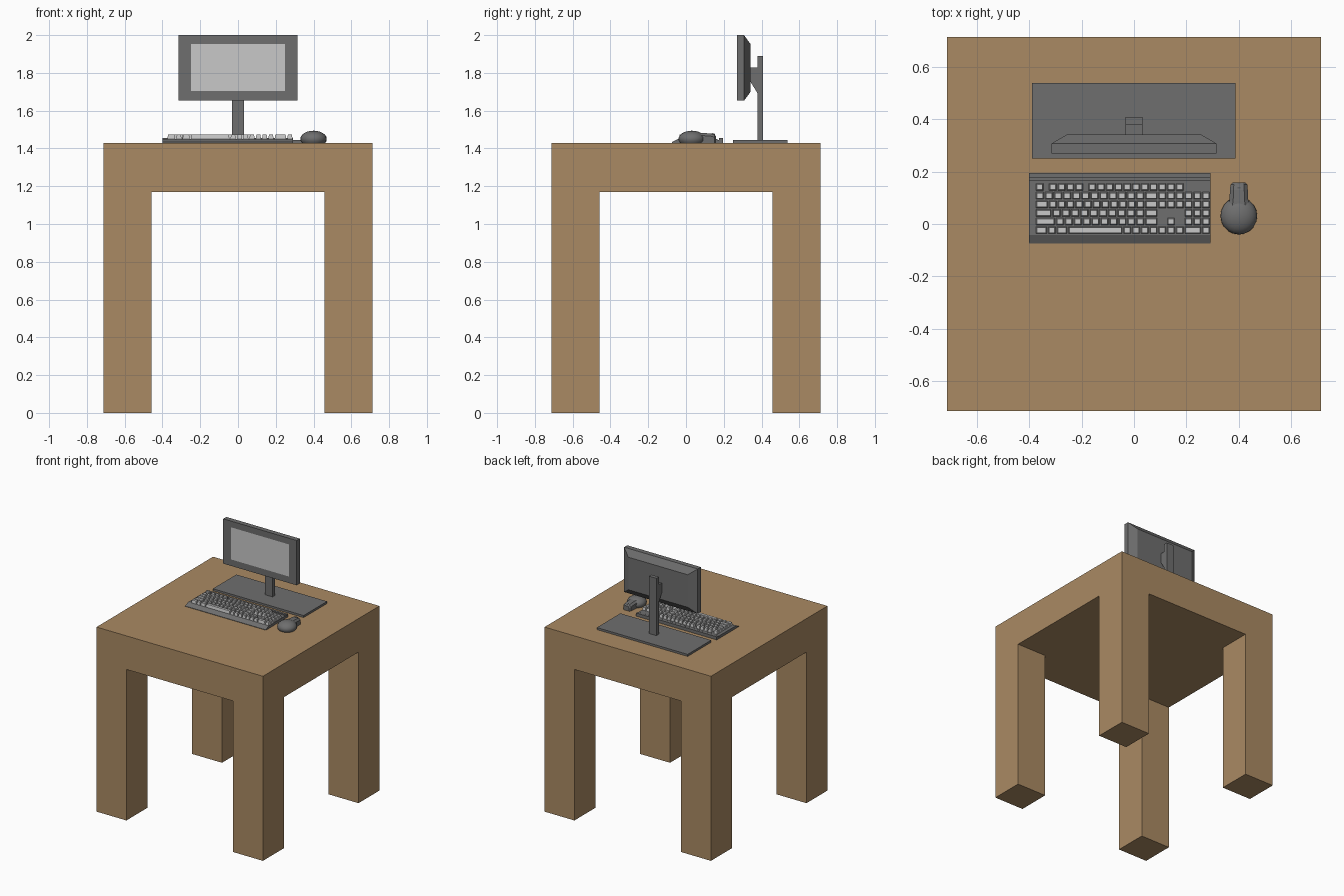
import bpy, bmesh, math
from mathutils import Matrix, Vector

if "Cube" in bpy.data.objects:
    bpy.data.objects.remove(bpy.data.objects["Cube"])


def mat(name, rgb):
    m = bpy.data.materials.new(name)
    m.diffuse_color = (*rgb, 1)
    m.use_nodes = True
    m.node_tree.nodes["Principled BSDF"].inputs["Base Color"].default_value = m.diffuse_color
    return m


WOOD = mat("wood", (0.402, 0.254, 0.125))
GREY = mat("dark_grey", (0.156, 0.156, 0.156))
LIGHT = mat("light_grey", (0.58, 0.58, 0.58))


def finish(bm, name, *mats):
    bmesh.ops.recalc_face_normals(bm, faces=bm.faces)
    me = bpy.data.meshes.new(name)
    bm.to_mesh(me)
    bm.free()
    for m in mats:
        me.materials.append(m)
    ob = bpy.data.objects.new(name, me)
    bpy.context.collection.objects.link(ob)
    return ob


def loft(bm, rings):
    """Skin equal-length point rings and cap both ends; returns the first cap."""
    vs = [[bm.verts.new(p) for p in r] for r in rings]
    n = len(vs[0])
    for a, b in zip(vs, vs[1:]):
        for i in range(n):
            j = (i + 1) % n
            bm.faces.new((a[i], a[j], b[j], b[i]))
    bm.faces.new(vs[-1])
    return bm.faces.new(vs[0])


def rect_xy(x0, x1, y0, y1, z):
    return [(x0, y0, z), (x1, y0, z), (x1, y1, z), (x0, y1, z)]


def rect_xz(hx, z0, z1, y):
    return [(-hx, y, z0), (hx, y, z0), (hx, y, z1), (-hx, y, z1)]


def box(name, x0, x1, y0, y1, z0, z1, m):
    bm = bmesh.new()
    loft(bm, [rect_xy(x0, x1, y0, y1, z0), rect_xy(x0, x1, y0, y1, z1)])
    return finish(bm, name, m)


def prism(name, profile, x0, x1, m):
    """Extrude a (y, z) profile along x."""
    bm = bmesh.new()
    loft(bm, [[(x, y, z) for y, z in profile] for x in (x0, x1)])
    return finish(bm, name, m)


# Table: 3x3 slab with the four corners pulled down into legs
OUT, INN, UNDER, TOP = 0.713, 0.457, 1.17, 1.43
bm = bmesh.new()
cuts = (-OUT, -INN, INN, OUT)
grid = [[bm.verts.new((x, y, UNDER)) for y in cuts] for x in cuts]
cells = [bm.faces.new((grid[i][j], grid[i + 1][j], grid[i + 1][j + 1], grid[i][j + 1]))
         for i in range(3) for j in range(3)]
corners = [cells[i] for i in (0, 2, 6, 8)]
up = bmesh.ops.extrude_face_region(bm, geom=cells, use_keep_orig=True)["geom"]
for v in up:
    if isinstance(v, bmesh.types.BMVert):
        v.co.z = TOP
for f in corners:
    leg = bmesh.ops.extrude_discrete_faces(bm, faces=[f])["faces"][0]
    for v in leg.verts:
        v.co.z = 0
bmesh.ops.remove_doubles(bm, verts=bm.verts, dist=1e-5)
bmesh.ops.recalc_face_normals(bm, faces=bm.faces)
bmesh.ops.dissolve_limit(bm, angle_limit=0.01, verts=bm.verts, edges=bm.edges)
finish(bm, "table", WOOD)

# Monitor stand
box("stand_base", -0.39, 0.388, 0.249, 0.537, TOP, 1.446, GREY)
box("stand_post", -0.032, 0.032, 0.378, 0.408, 1.44, 1.89, GREY)
prism("stand_bracket", [(0.34, 1.828), (0.38, 1.828), (0.38, 1.69), (0.34, 1.755)],
      -0.032, 0.032, GREY)

# Monitor: flat front with flush screen, tapered back
bm = bmesh.new()
screen = loft(bm, [rect_xz(0.25, 1.703, 1.952, 0.269), rect_xz(0.315, 1.653, 2.0, 0.269),
                   rect_xz(0.315, 1.653, 2.0, 0.307), rect_xz(0.255, 1.70, 1.952, 0.342)])
screen.material_index = 1
finish(bm, "monitor", GREY, LIGHT)

# Keyboard body with sloped front and a groove near the back
prism("keyboard_body", [(-0.075, TOP), (-0.075, 1.433), (-0.042, 1.45), (0.168, 1.45),
                        (0.168, 1.444), (0.176, 1.444), (0.176, 1.454), (0.195, 1.454),
                        (0.195, TOP)], -0.40, 0.291, GREY)

# Keys: each row is a list of (start, widths) in key units
three = [1, 1, 1]


def main(left, count, right):
    w = (14 - left - right) / count
    return (0, [x for x in [left] + [w] * count + [right] if x])


rows = [
    [(0, [1]), (1.5, [1] * 4), (6, [1] * 8), (14, three)],
    [main(0, 12, 1.5), (14, three), (17, three)],
    [main(1.5, 11, 1.5), (14, three), (17, three)],
    [main(1.9, 10, 1.5), (17, three)],
    [main(2.3, 10, 1.5), (15, [1]), (17, three)],
    [(0, [1.4, 1, 1.3, 6.3, 1, 1, 1, 1]), (14, three), (17, [2, 1])],
]
PITCH, X0 = 0.0334, -0.3765
bm = bmesh.new()
for r, row in enumerate(rows):
    y = 0.141 - 0.0329 * r
    for start, widths in row:
        x = X0 + start * PITCH
        for w in widths:
            a, b = x + 0.0025, x + w * PITCH - 0.0025
            x += w * PITCH
            t = 0.0035
            loft(bm, [rect_xy(a, b, y - 0.0135, y + 0.0135, 1.449),
                      rect_xy(a + t, b - t, y - 0.010, y + 0.010, 1.473)])
finish(bm, "keyboard_keys", LIGHT)

# Mouse palm: flattened dome cut flat at the table
MX, MY = 0.40, 0.031
bm = bmesh.new()
bmesh.ops.create_uvsphere(bm, u_segments=20, v_segments=12, radius=1,
                          matrix=Matrix.Translation((MX, MY, 1.45)) @
                          Matrix.Diagonal((0.07, 0.071, 0.044, 1)))
cut = bmesh.ops.bisect_plane(bm, geom=bm.verts[:] + bm.edges[:] + bm.faces[:],
                             plane_co=Vector((0, 0, TOP)), plane_no=Vector((0, 0, 1)),
                             clear_inner=True)["geom_cut"]
bmesh.ops.edgeloop_fill(bm, edges=[e for e in cut if isinstance(e, bmesh.types.BMEdge)])
palm = finish(bm, "mouse_palm", GREY)
for p in palm.data.polygons:
    p.use_smooth = p.normal.z > -0.9

# Mouse nose: narrow loft reaching backwards
bm = bmesh.new()
rings = []
for y, w, z in [(0.04, 0.05, 1.484), (0.09, 0.036, 1.482), (0.13, 0.034, 1.479),
                (0.15, 0.032, 1.474), (0.158, 0.024, 1.466)]:
    half = [(w, TOP), (w, z - 0.014), (w * 0.6, z)]
    rings.append([(MX + a, y, b) for a, b in half] +
                 [(MX - a, y, b) for a, b in reversed(half)])
loft(bm, rings)
finish(bm, "mouse_nose", GREY)

# Mouse wheel
bm = bmesh.new()
bmesh.ops.create_cone(bm, cap_ends=True, segments=12, radius1=0.012, radius2=0.012, depth=0.012,
                      matrix=Matrix.Translation((MX, 0.142, 1.469)) @
                      Matrix.Rotation(math.pi / 2, 4, 'Y'))
finish(bm, "mouse_wheel", GREY)
